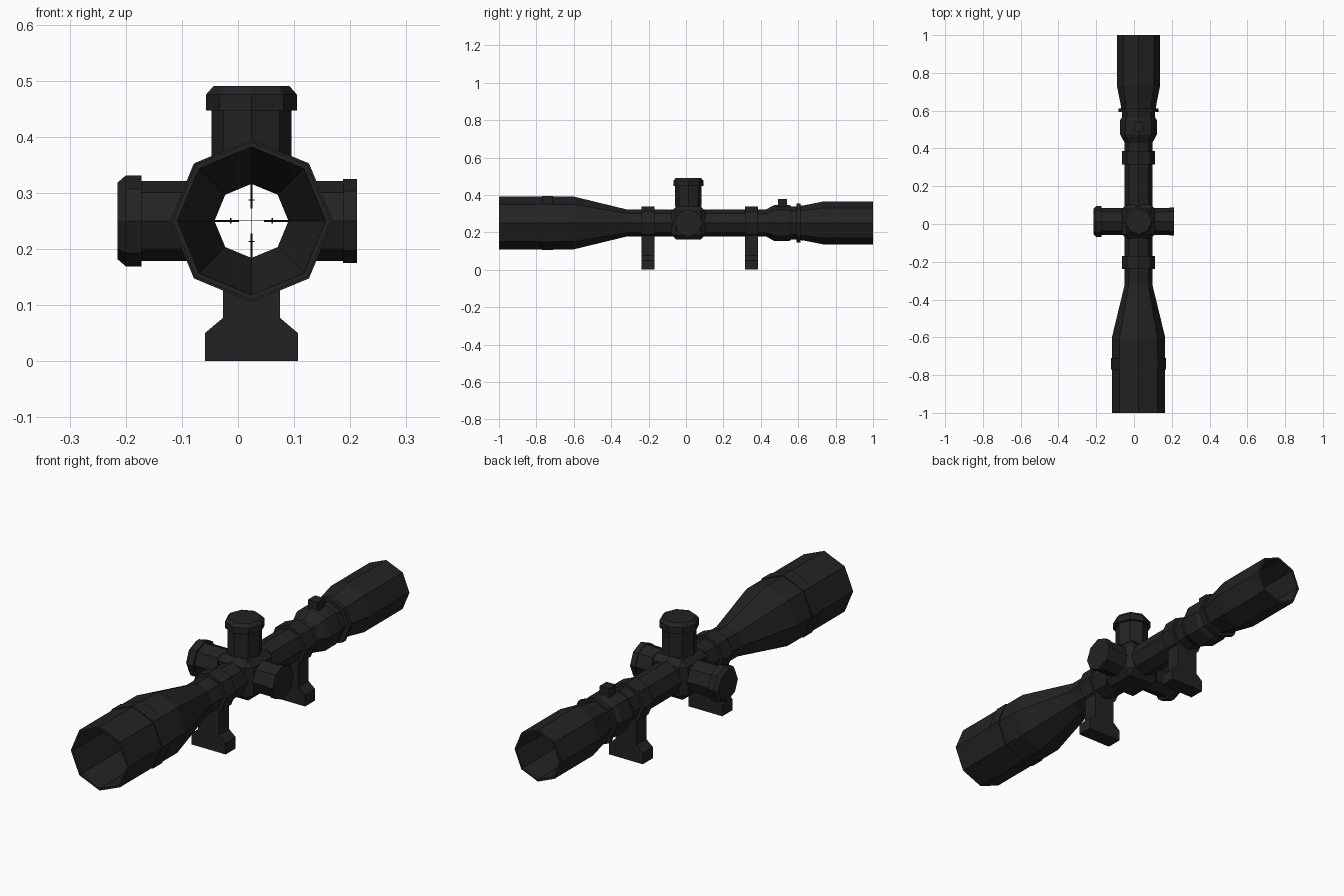
import bpy, bmesh, math
from mathutils import Matrix, Vector

if "Cube" in bpy.data.objects:
    bpy.data.objects.remove(bpy.data.objects["Cube"])

CX, CY, CZ = 0.024, 0.013, 0.25      # tube axis (x, z) and turret station (y)
SIDES = 8


def material(name, rgb):
    m = bpy.data.materials.new(name)
    m.diffuse_color = (*rgb, 1)
    m.use_nodes = True
    m.node_tree.nodes["Principled BSDF"].inputs["Base Color"].default_value = m.diffuse_color
    return m


BODY = material("matte_black", (0.0165, 0.0165, 0.0165))
INK = material("reticle_black", (0.002, 0.002, 0.002))


def finish(name, bm, mat=BODY):
    bmesh.ops.recalc_face_normals(bm, faces=bm.faces)
    me = bpy.data.meshes.new(name)
    bm.to_mesh(me)
    bm.free()
    me.materials.append(mat)
    ob = bpy.data.objects.new(name, me)
    bpy.context.collection.objects.link(ob)
    return ob


def lathe(name, profile, axis, centre, hollow):
    """Eight-sided turning of (distance along axis, radius) points.
    hollow: the profile is a closed loop; otherwise both ends are capped."""
    bm = bmesh.new()
    rings = []
    for t, r in profile:
        ring = []
        for k in range(SIDES):
            a = 2 * math.pi * k / SIDES
            c, s = r * math.cos(a), r * math.sin(a)
            p = {"X": (t, c, s), "Y": (c, t, s), "Z": (c, s, t)}[axis]
            ring.append(bm.verts.new(Vector(p) + Vector(centre)))
        rings.append(ring)
    n = len(rings)
    for i in range(n if hollow else n - 1):
        a, b = rings[i], rings[(i + 1) % n]
        for k in range(SIDES):
            j = (k + 1) % SIDES
            bm.faces.new((a[k], a[j], b[j], b[k]))
    if not hollow:
        bm.faces.new(rings[0])
        bm.faces.new(rings[-1])
    return finish(name, bm)


def box(name, centre, size, mat=BODY, bevel=0):
    bm = bmesh.new()
    bmesh.ops.create_cube(bm, size=1, matrix=Matrix.Translation(centre) @ Matrix.Diagonal((*size, 1)))
    if bevel:
        bmesh.ops.bevel(bm, geom=bm.edges[:], offset=bevel, segments=1, affect="EDGES")
    return finish(name, bm, mat)


def band(name, outer, bore=0.069):
    """Hollow collar around the tube."""
    loop = outer + [(outer[-1][0], bore), (outer[0][0], bore)]
    return lathe(name, loop, "Y", (CX, 0, CZ), True)


# Main tube: objective bell, straight tube and eyepiece, open right through
outer = [(-1, 0.141), (-0.6, 0.141), (-0.32, 0.073), (0.58, 0.073),
         (0.6, 0.091), (0.63, 0.094), (0.73, 0.114), (1, 0.114)]
inner = [(1, 0.104), (0.73, 0.1), (0.6, 0.066), (-0.32, 0.066), (-0.6, 0.13), (-1, 0.132)]
lathe("scope_tube", outer + inner, "Y", (CX, 0, CZ), True)

# Collars
band("objective_band", [(-0.77, 0.145), (-0.71, 0.145)], 0.136)
band("zoom_ring", [(0.43, 0.073), (0.46, 0.09), (0.475, 0.097), (0.55, 0.097), (0.565, 0.088), (0.595, 0.088)])
band("eyepiece_lock_ring", [(0.592, 0.105), (0.612, 0.105)], 0.08)
box("zoom_lever", (CX - 0.002, 0.515, 0.354), (0.046, 0.048, 0.046))

# Turret housing, bored out for the tube
housing = box("turret_housing", (CX, CY, CZ), (0.176, 0.182, 0.176), bevel=0.025)
bore = lathe("bore_cutter", [(-0.3, 0.069), (0.3, 0.069)], "Y", (CX, 0, CZ), False)
bore.hide_render = True
bore.hide_viewport = True
cut = housing.modifiers.new("bore", "BOOLEAN")
cut.operation, cut.object, cut.solver = "DIFFERENCE", bore, "EXACT"

# Turrets: neck plus chamfered cap
cap = [(0, 0.071), (0.11, 0.071), (0.11, 0.081), (0.138, 0.081), (0.153, 0.068)]
lathe("top_turret", [(0.337 + t, r) for t, r in cap], "Z", (CX, CY, 0), False)
lathe("left_turret", [(-0.062 - t, r) for t, r in cap], "X", (0, CY, CZ), False)
lathe("right_turret", [(0.109, 0.071), (0.187, 0.071), (0.187, 0.075), (0.212, 0.075)],
      "X", (0, CY, CZ), False)

# Mounts: a clamp ring with a flared foot
half = [(0.083, 0), (0.083, 0.05), (0.051, 0.077), (0.051, 0.2)]
foot = half + [(0, 0.178)] + [(-x, z) for x, z in reversed(half)]
for label, y in (("front", -0.204), ("rear", 0.351)):
    band(label + "_mount_ring", [(y - 0.035, 0.087), (y + 0.035, 0.087)])
    bm = bmesh.new()
    face = bm.faces.new([bm.verts.new((CX + x, y - 0.035, z)) for x, z in foot])
    ext = bmesh.ops.extrude_face_region(bm, geom=[face])
    bmesh.ops.translate(bm, vec=(0, 0.07, 0),
                        verts=[v for v in ext["geom"] if isinstance(v, bmesh.types.BMVert)])
    finish(label + "_mount_foot", bm)

# Reticle: fine cross, thicker outer bars and tick marks
RY = 0.1
for label, horizontal in (("horizontal", True), ("vertical", False)):
    def bar(name, offset, length, width, along=True):
        size = (length, 0.002, width) if horizontal == along else (width, 0.002, length)
        shift = (offset, 0, 0) if horizontal else (0, 0, offset)
        box(name, Vector((CX, RY, CZ)) + Vector(shift), size, INK)
    bar("reticle_hair_" + label, 0, 0.06, 0.001)
    for s in (-1, 1):
        bar("reticle_bar_" + label, s * 0.044, 0.044, 0.003)
        bar("reticle_tick_" + label, s * 0.037, 0.01, 0.002, along=False)
